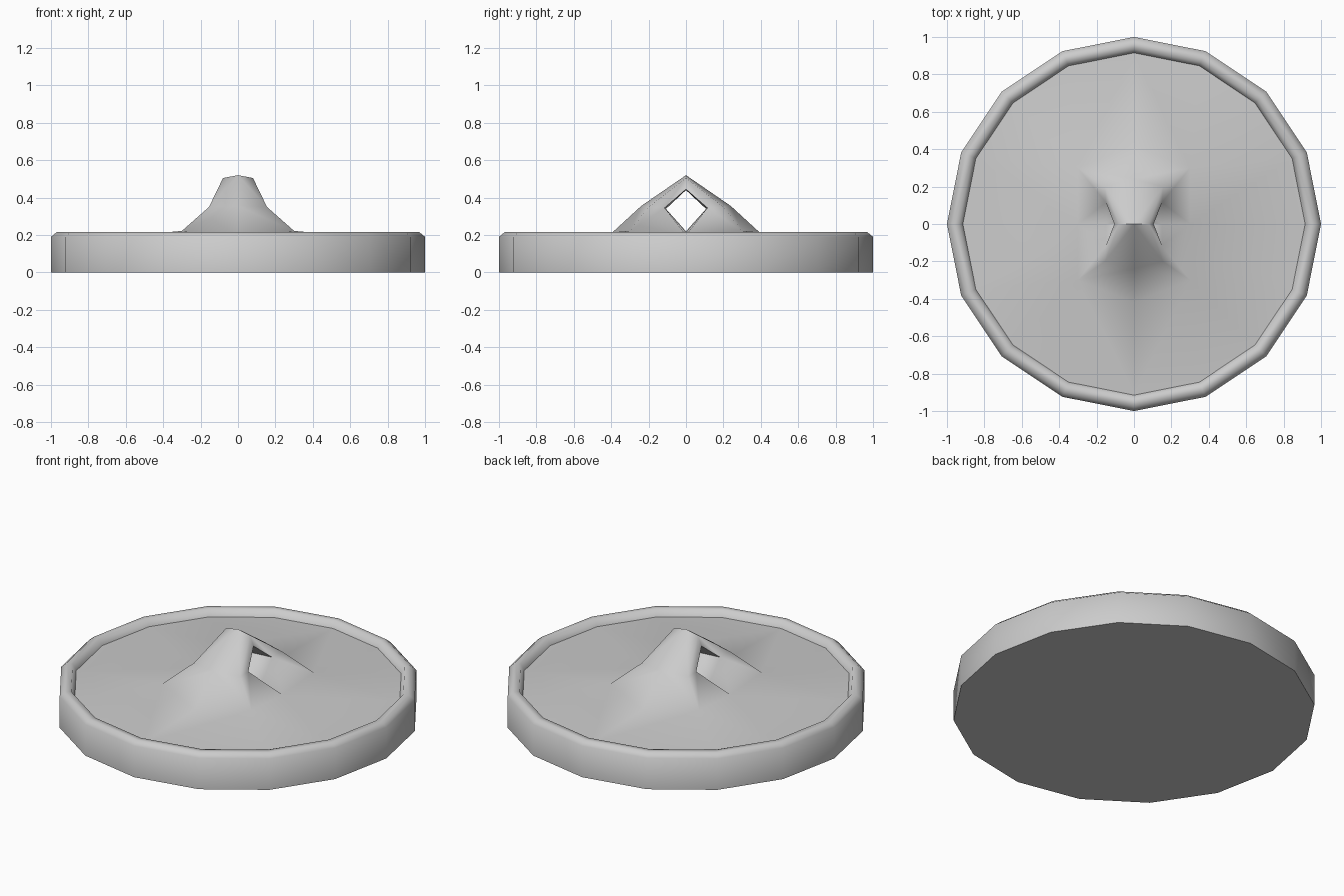
import bpy, bmesh
from math import cos, sin, pi

if "Cube" in bpy.data.objects:
    bpy.data.objects.remove(bpy.data.objects["Cube"])

SIDES = 16

# Rim profile (radius, z), from under-side edge up and over to the dished floor
RIM = [(1.0, 0.0), (1.0, 0.19), (0.97, 0.215), (0.935, 0.215), (0.915, 0.175)]

# Pinched bridge handle: key points of one quarter (+x, +y)
P = dict(
    A=(0, 0, .52), B=(.08, 0, .505), C=(.105, 0, .445), C0=(0, 0, .44),      # crest
    D=(0, .24, .355), E=(.155, .2, .35), F=(.15, .115, .345), F0=(0, .107, .34),  # leg
    G=(0, .42, .19), H=(.3, .3, .222),                                      # foot
    K0=(0, 0, .22), K=(.15, 0, .215), L=(.3, 0, .2),                         # tunnel floor
    Z=(0, 0, 0))
for i in range(SIDES // 4 + 1):
    a = 2 * pi * i / SIDES
    for j, (r, z) in enumerate(RIM):
        P[f"r{j}_{i}"] = (r * cos(a), r * sin(a), z)

FACES = ["A B E D", "B C F E", "C C0 F0 F", "F0 K0 K F", "D E H G", "E F H",
         "F K L H",
         # dished floor out to the rim
         "L r4_0 r4_1 H", "H r4_1 r4_2", "H r4_2 r4_3", "H r4_3 r4_4 G"]
for i in range(SIDES // 4):
    FACES.append(f"Z r0_{i} r0_{i+1}")
    for j in range(len(RIM) - 1):
        FACES.append(f"r{j}_{i} r{j}_{i+1} r{j+1}_{i+1} r{j+1}_{i}")

# Mirror the quarter into all four quadrants and weld
bm = bmesh.new()
for sx in (1, -1):
    for sy in (1, -1):
        v = {k: bm.verts.new((p[0] * sx, p[1] * sy, p[2])) for k, p in P.items()}
        for f in FACES:
            bm.faces.new([v[k] for k in f.split()])
bmesh.ops.remove_doubles(bm, verts=bm.verts, dist=1e-4)
bmesh.ops.recalc_face_normals(bm, faces=bm.faces)

mesh = bpy.data.meshes.new("lid_with_handle")
bm.to_mesh(mesh)
bm.free()
lid = bpy.data.objects.new("lid_with_handle", mesh)
bpy.context.collection.objects.link(lid)

# Smooth shading, crisp at the base edge and tunnel mouth
bpy.context.view_layer.objects.active = lid
lid.select_set(True)
bpy.ops.object.shade_smooth_by_angle(angle=1.15)
